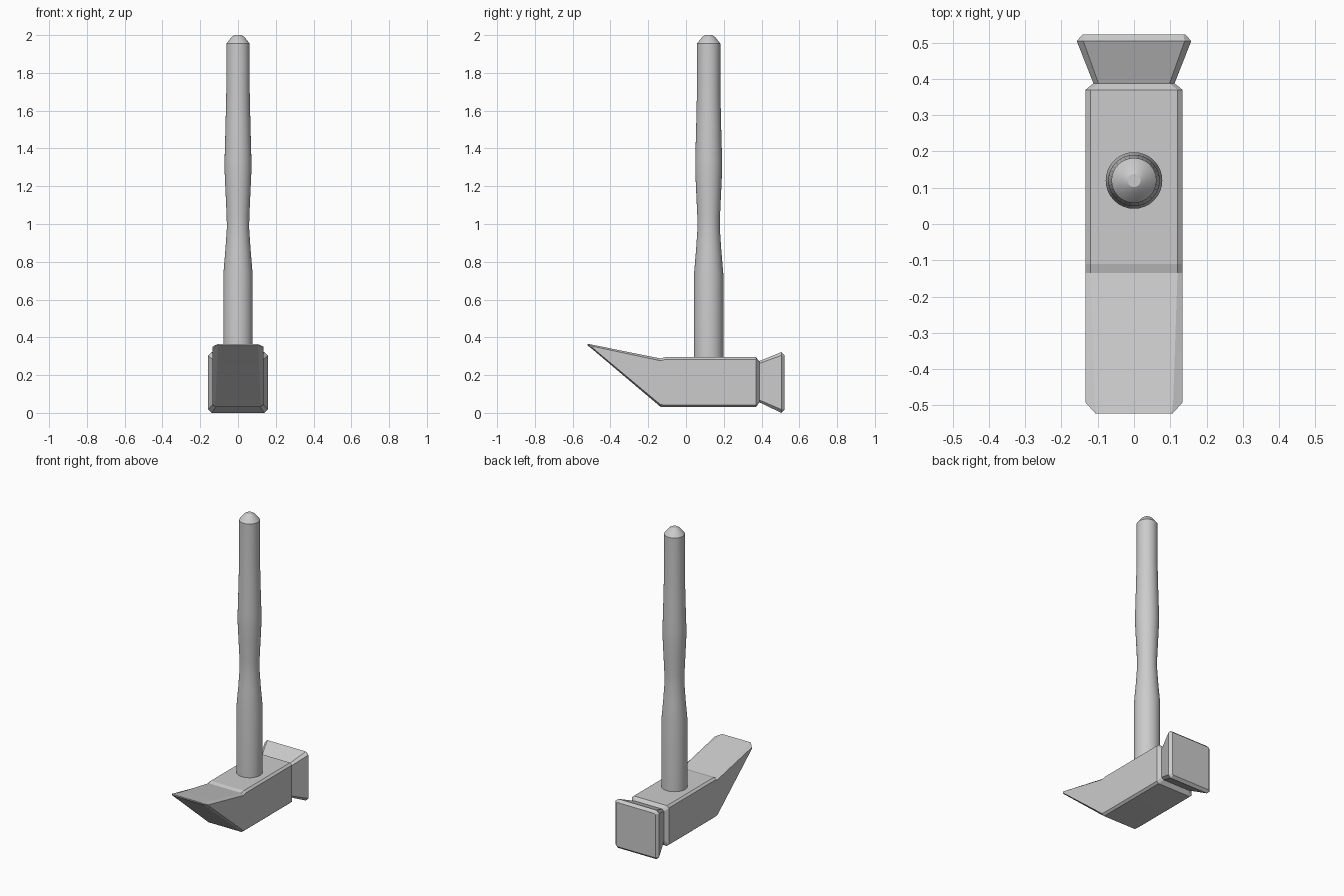
import bpy, bmesh, math

if "Cube" in bpy.data.objects:
    bpy.data.objects.remove(bpy.data.objects["Cube"])


def finish(bm, name, angle):
    bmesh.ops.recalc_face_normals(bm, faces=bm.faces)
    mesh = bpy.data.meshes.new(name)
    bm.to_mesh(mesh)
    bm.free()
    obj = bpy.data.objects.new(name, mesh)
    bpy.context.collection.objects.link(obj)
    bpy.ops.object.select_all(action='DESELECT')
    obj.select_set(True)
    bpy.context.view_layer.objects.active = obj
    bpy.ops.object.shade_smooth_by_angle(angle=math.radians(angle))
    return obj


def loft(name, rings, angle):
    """Skin closed rings of equal length and cap both ends."""
    bm = bmesh.new()
    loops = [[bm.verts.new(p) for p in ring] for ring in rings]
    n = len(loops[0])
    for a, b in zip(loops, loops[1:]):
        for i in range(n):
            j = (i + 1) % n
            bm.faces.new((a[i], a[j], b[j], b[i]))
    bm.faces.new(loops[0])
    bm.faces.new(loops[-1])
    return finish(bm, name, angle)


def chamfered_ring(y, hw, z0, z1, cx, cz):
    right = [(hw - cx, z0), (hw, z0 + cz), (hw, z1 - cz), (hw - cx, z1)]
    left = [(-x, z) for x, z in reversed(right)]
    return [(x, y, z) for x, z in right + left]


# Hammer head: wedge tip, block, narrow neck and flared striking face
# (y, half width, bottom, top, side chamfer, height chamfer)
stations = [
    (-0.522, 0.107, 0.358, 0.366, 0.004, 0.003),
    (-0.492, 0.134, 0.334, 0.360, 0.026, 0.008),
    (-0.135, 0.134, 0.032, 0.288, 0.014, 0.012),
    (-0.110, 0.134, 0.030, 0.295, 0.014, 0.012),
    (0.370, 0.134, 0.030, 0.295, 0.014, 0.012),
    (0.388, 0.112, 0.056, 0.274, 0.014, 0.012),
    (0.505, 0.158, 0.000, 0.322, 0.018, 0.018),
    (0.522, 0.142, 0.016, 0.306, 0.006, 0.006),
]
loft("hammer_head", [chamfered_ring(*s) for s in stations], 10)

# Turned handle with a swelling grip and a domed end
profile = [
    (0.078, 0.20), (0.078, 0.73), (0.067, 0.86), (0.059, 0.98),
    (0.060, 1.04), (0.066, 1.17), (0.071, 1.28), (0.071, 1.34),
    (0.066, 1.52), (0.062, 1.70), (0.062, 1.955), (0.034, 1.99), (0.018, 2.0),
]
SIDES = 32
loft("handle", [
    [(r * math.cos(math.tau * i / SIDES), 0.12 + r * math.sin(math.tau * i / SIDES), z)
     for i in range(SIDES)]
    for r, z in profile], 30)
